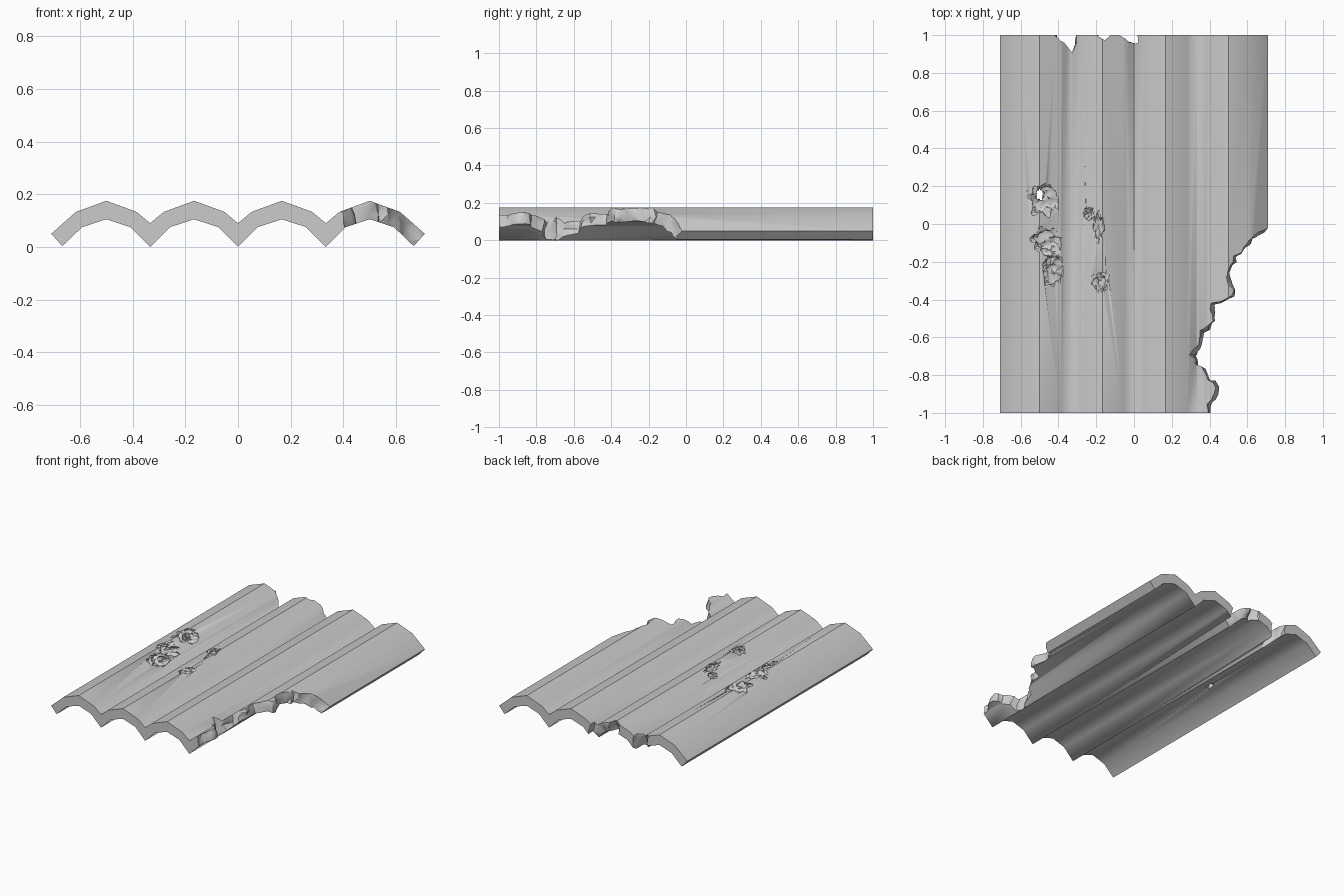
import bpy, bmesh, math, random
from mathutils import Vector, noise

if "Cube" in bpy.data.objects:
    bpy.data.objects.remove(bpy.data.objects["Cube"])

random.seed(4)
CRESTS = [-0.5, -1 / 6, 1 / 6, 0.5]


def make_object(name, bm):
    bmesh.ops.recalc_face_normals(bm, faces=bm.faces)
    me = bpy.data.meshes.new(name)
    bm.to_mesh(me)
    bm.free()
    ob = bpy.data.objects.new(name, me)
    bpy.context.scene.collection.objects.link(ob)
    return ob


# Corrugated sheet: four humps, extruded along y
def sheet():
    top, low = [(-0.709, 0.05)], [(-0.667, 0.003)]
    for i, c in enumerate(CRESTS):
        top += [(c - 0.115, 0.133), (c, 0.175), (c + 0.115, 0.133)]
        low += [(c - 0.092, 0.075), (c, 0.105), (c + 0.092, 0.075)]
        if i < 3:
            top.append((c + 1 / 6, 0.09))
            low.append((c + 1 / 6, 0.0))
    top.append((0.709, 0.05))
    low.append((0.667, 0.003))
    bm = bmesh.new()
    rows = [[[bm.verts.new((x, y, z)) for x, z in line] for line in (top, low)]
            for y in (-1, 1)]
    (ft, fl), (bt, bl) = rows
    n = len(top)
    for i in range(n - 1):
        bm.faces.new((ft[i], ft[i + 1], bt[i + 1], bt[i]))
        bm.faces.new((fl[i], fl[i + 1], bl[i + 1], bl[i]))
        for t, l in rows:
            bm.faces.new((t[i], t[i + 1], l[i + 1], l[i]))
    for i in (0, n - 1):
        bm.faces.new((ft[i], bt[i], bl[i], fl[i]))
    return make_object("corrugated_sheet", bm)


# Ragged break: closed plan outline lofted through jittered levels
def break_cutter(name, path, outer, slope, jag=0.014, step=0.03):
    pts = []
    for a, b in zip(path, path[1:]):
        a, b = Vector(a), Vector(b)
        k = max(1, round((b - a).length / step))
        nrm = Vector((-(b - a).y, (b - a).x)).normalized()
        pts += [a.lerp(b, j / k) + nrm * random.uniform(-jag, jag) for j in range(k)]
    pts.append(Vector(path[-1]))
    bm = bmesh.new()
    rings = []
    for lv in range(9):
        z = -0.04 + lv * 0.033
        ring = []
        for p in pts:
            w = noise.noise_vector(Vector((p.x * 14, p.y * 14, z * 22))) * 0.022
            s = Vector(slope) * (z - 0.1)
            ring.append(bm.verts.new((p.x + w.x + s.x, p.y + w.y + s.y, z)))
        ring += [bm.verts.new((x, y, z)) for x, y in outer]
        rings.append(ring)
    n = len(rings[0])
    for r, q in zip(rings, rings[1:]):
        for i in range(n):
            bm.faces.new((r[i], r[(i + 1) % n], q[(i + 1) % n], q[i]))
    bm.faces.new(rings[0])
    bm.faces.new(rings[-1])
    bmesh.ops.triangulate(bm, faces=bm.faces)
    return make_object(name, bm)


# Chipped hollow: noisy flattened ball
def chip_cutter(name, centre, size, seed):
    bm = bmesh.new()
    bmesh.ops.create_icosphere(bm, subdivisions=4, radius=1)
    for v in bm.verts:
        f = 1 + 0.4 * noise.noise(v.co * 2.2 + Vector((seed, 0, 0))) \
              + 0.22 * noise.noise(v.co * 5 + Vector((0, seed, 0)))
        v.co = Vector([c + k * s * f for c, k, s in zip(centre, v.co, size)])
    return make_object(name, bm)


body = sheet()
cutters = [
    break_cutter("corner_break",
                 [(0.75, 0.0), (0.70, -0.03), (0.62, -0.08), (0.545, -0.17), (0.52, -0.26),
                  (0.525, -0.38), (0.43, -0.42), (0.415, -0.51), (0.345, -0.59),
                  (0.315, -0.69), (0.36, -0.79), (0.445, -0.87), (0.40, -0.95), (0.39, -1.08)],
                 [(0.9, -1.08), (0.9, 0.0)], (-0.2, 0.05)),
    break_cutter("back_break_left",
                 [(-0.43, 1.06), (-0.41, 0.985), (-0.365, 0.955), (-0.325, 0.905),
                  (-0.305, 0.975), (-0.28, 1.06)],
                 [(-0.3, 1.15), (-0.42, 1.15)], (0, 0.35), 0.006),
    break_cutter("back_break_right",
                 [(-0.21, 1.06), (-0.19, 0.98), (-0.15, 0.94), (-0.115, 0.985),
                  (-0.05, 0.98), (0.02, 0.96), (0.05, 1.06)],
                 [(0.03, 1.15), (-0.2, 1.15)], (0, 0.3), 0.006),
]
chips = [
    ((-0.47, 0.125, 0.165), (0.085, 0.085, 0.042)),
    ((-0.50, 0.155, 0.13), (0.022, 0.03, 0.06)),
    ((-0.445, -0.095, 0.16), (0.095, 0.075, 0.042)),
    ((-0.425, -0.245, 0.15), (0.065, 0.08, 0.042)),
    ((-0.24, 0.055, 0.15), (0.03, 0.035, 0.025)),
    ((-0.19, -0.02, 0.172), (0.03, 0.075, 0.025)),
    ((-0.18, -0.305, 0.172), (0.045, 0.055, 0.03)),
]
for i, (c, s) in enumerate(chips):
    cutters.append(chip_cutter("chip_%d" % i, c, s, i * 3.7 + 1))

# Cut the damage out of the sheet
for c in cutters:
    m = body.modifiers.new(c.name, 'BOOLEAN')
    m.operation, m.solver, m.object = 'DIFFERENCE', 'EXACT', c
deps = bpy.context.evaluated_depsgraph_get()
me = bpy.data.meshes.new_from_object(body.evaluated_get(deps))
body.modifiers.clear()
body.data = me
for c in cutters:
    bpy.data.objects.remove(c)

# Smooth the waves, keep crest lines and broken rims sharp
bm = bmesh.new()
bm.from_mesh(me)
for f in bm.faces:
    f.smooth = True
for e in bm.edges:
    a, b = (v.co for v in e.verts)
    along = abs(a.x - b.x) < 1e-4 and abs(a.z - b.z) < 1e-4
    crest = along and a.z > 0.174
    inner = along and abs(a.x) < 0.66
    e.smooth = not (crest or (not inner and e.calc_face_angle(3) > math.radians(35)))
bm.to_mesh(me)
bm.free()
